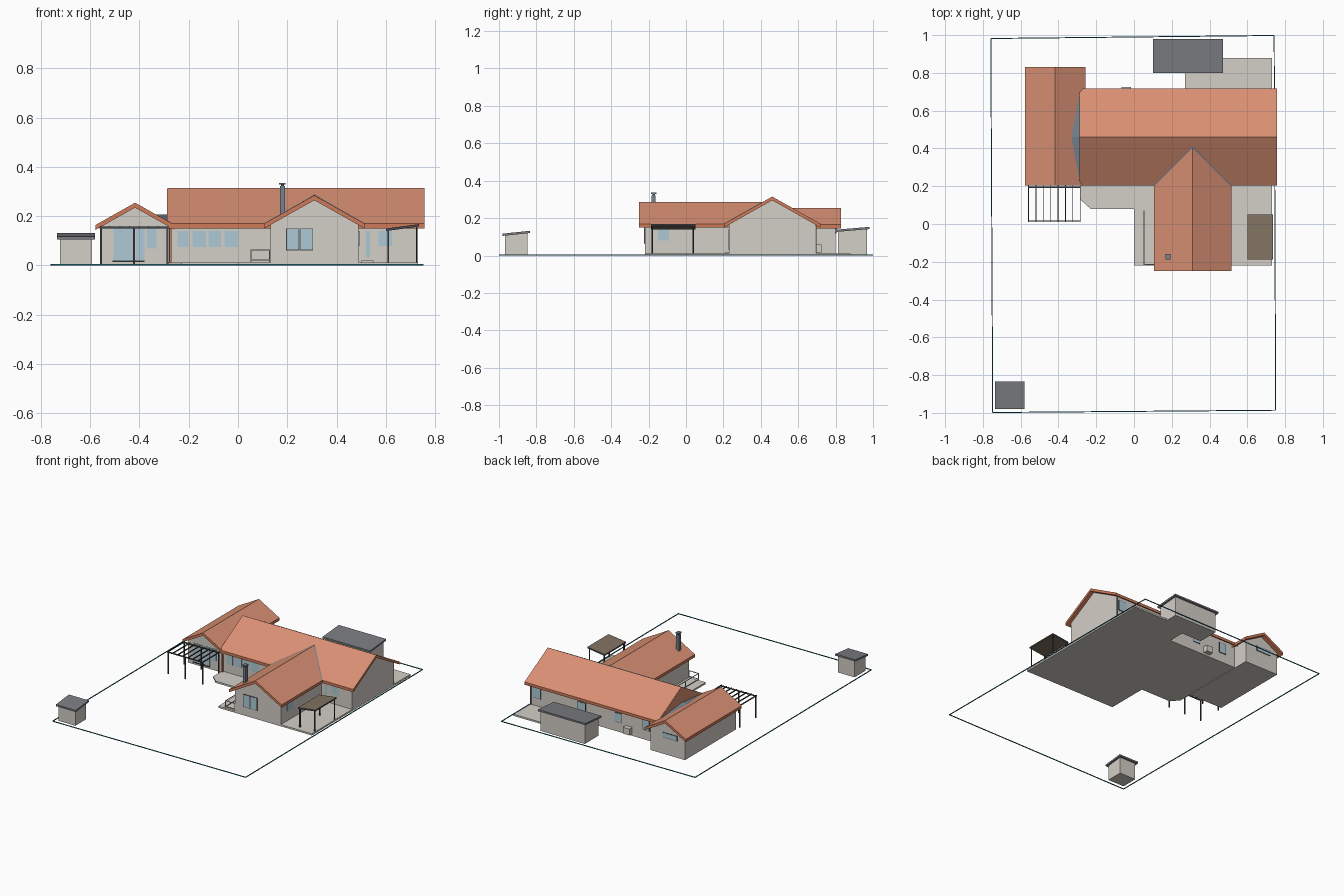
import bpy, bmesh
from mathutils import Vector

cube = bpy.data.objects.get("Cube")
if cube:
    bpy.data.objects.remove(cube, do_unlink=True)


def material(name, *srgb):
    m = bpy.data.materials.new(name)
    m.use_nodes = True
    col = [((c + 0.055) / 1.055) ** 2.4 for c in srgb] + [1]
    m.diffuse_color = col
    m.node_tree.nodes["Principled BSDF"].inputs["Base Color"].default_value = col
    return m


WALL = material("wall_render", .83, .81, .78)
SLAB = material("paving", .83, .81, .78)
TILE = material("roof_tile", .85, .565, .45)
FASCIA = material("fascia", .81, .48, .35)
GLASS = material("glass", .68, .79, .84)
SHEET = material("grey_sheet_roof", .485, .49, .51)
METAL = material("blue_grey_metal", .46, .51, .56)
DARK = material("dark_frame", .29, .29, .30)
CANOPY = material("canopy_brown", .51, .45, .39)
TEAL = material("boundary_teal", .14, .47, .52)


def finish(name, bm, *mats):
    """Materials in order: top faces, vertical faces, undersides."""
    bmesh.ops.recalc_face_normals(bm, faces=bm.faces)
    me = bpy.data.meshes.new(name)
    for m in mats:
        me.materials.append(m)
    if len(mats) > 1:
        for f in bm.faces:
            f.material_index = 0 if f.normal.z > 0.2 else 1 if f.normal.z > -0.2 else 2
    bm.to_mesh(me)
    bm.free()
    ob = bpy.data.objects.new(name, me)
    bpy.context.collection.objects.link(ob)
    return ob


def prism(name, axis, profile, lo, hi, *mats):
    """Extrude a 2D profile along an axis."""
    place = {"X": lambda a, b, t: (t, a, b),
             "Y": lambda a, b, t: (a, t, b),
             "Z": lambda a, b, t: (a, b, t)}[axis]
    bm = bmesh.new()
    face = bm.faces.new([bm.verts.new(place(a, b, lo)) for a, b in profile])
    new = bmesh.ops.extrude_face_region(bm, geom=[face])["geom"]
    shift = Vector(place(0, 0, hi - lo))
    bmesh.ops.translate(bm, vec=shift, verts=[v for v in new if isinstance(v, bmesh.types.BMVert)])
    return finish(name, bm, *mats)


def box(name, x0, x1, y0, y1, z0, z1, mat):
    return prism(name, "Z", [(x0, y0), (x1, y0), (x1, y1), (x0, y1)], z0, z1, mat)


def bar(name, p, q, width, mat, height=None):
    """Square bar between two points."""
    p, q = Vector(p), Vector(q)
    bm = bmesh.new()
    bmesh.ops.create_cube(bm, size=1)
    bmesh.ops.scale(bm, vec=(width, height or width, (q - p).length), verts=bm.verts)
    ob = finish(name, bm, mat)
    ob.rotation_mode = "QUATERNION"
    ob.rotation_quaternion = (q - p).to_track_quat("Z", "Y")
    ob.location = (p + q) / 2
    return ob


SLOPE, THICK, OVER = .563, .02, .026


def gable_block(name, axis, mid, half, ridge, lo, hi, roof_lo, roof_hi):
    """Gabled walls with an overhanging tiled roof."""
    eave = ridge - SLOPE * half
    w = half - OVER
    under = ridge - THICK / 2
    prism(name + "_walls", axis,
          [(mid - w, 0), (mid + w, 0), (mid + w, under - SLOPE * w),
           (mid, under), (mid - w, under - SLOPE * w)], lo, hi, WALL)
    prism(name + "_roof", axis,
          [(mid - half, eave), (mid, ridge), (mid + half, eave),
           (mid + half, eave - THICK), (mid, ridge - THICK), (mid - half, eave - THICK)],
          roof_lo, roof_hi, TILE, FASCIA, FASCIA)


# House blocks
gable_block("main_house", "X", .461, .257, .315, -.28, .73, -.285, .757)
gable_block("front_wing", "Y", .31, .205, .285, -.22, .30, -.25, .408)
gable_block("side_wing", "Y", -.418, .16, .255, .23, .80, .205, .83)

# Clad gable end above the side wing, with a low metal cricket at its foot
prism("gable_cladding", "X", [(.222, .178), (.461, .313), (.70, .178)], -.288, -.284, TILE)
bm = bmesh.new()
top, tip, front, back = [bm.verts.new(p) for p in (
    (-.287, .461, .207), (-.332, .461, .207), (-.287, .225, .181), (-.287, .697, .181))]
for tri in ((top, front, tip), (top, tip, back), (top, back, front), (front, back, tip)):
    bm.faces.new(tri)
finish("gable_cricket", bm, METAL)

# Valley flashing on the front wing
for side in (-1, 1):
    bar("valley_flashing", (.31 + side * .205, .205, .168), (.31, .41, .284), .01, METAL, .006)

# Paving
prism("front_terrace", "Z", [(0, -.22), (.73, -.22), (.73, .25), (-.285, .25),
                             (-.285, .13), (-.23, .08), (0, .08)], 0, .012, SLAB)
box("back_terrace", .27, .73, .67, .88, 0, .012, SLAB)
box("door_step", .50, .55, .21, .232, .012, .02, SLAB)

# Windows on front and back walls: x range, z range, wall y
panes = [(-.245, -.20, .075, .14, .23), (-.185, -.13, .075, .14, .23),
         (-.12, -.07, .075, .14, .23), (-.055, 0, .075, .14, .23),
         (-.505, -.425, .02, .15, .23), (-.415, -.38, .02, .15, .23),
         (-.37, -.33, .07, .15, .23),
         (.198, .246, .064, .148, -.22), (.254, .302, .064, .148, -.22),
         (.52, .535, .03, .14, .23), (.57, .625, .08, .14, .23),
         (-.49, -.38, .12, .15, .80), (-.20, -.15, .07, .14, .692),
         (.02, .07, .07, .13, .692), (.30, .36, .06, .13, .692),
         (.65, .71, .07, .14, .692)]
for x0, x1, z0, z1, y in panes:
    box("window", x0, x1, y - .004, y + .004, z0, z1, GLASS)
    if y != .23:
        box("window_frame", x0 - .003, x1 + .003, y - .003, y + .003, z0 - .003, z1 + .003, DARK)
box("side_window", .485, .493, -.15, -.09, .08, .14, GLASS)
box("sliding_door_sill", -.51, -.38, .222, .232, .014, .02, DARK)

# Chimney and downpipes
box("chimney", .17, .19, -.185, -.162, .19, .322, METAL)
box("chimney_cap", .167, .193, -.188, -.159, .328, .336, METAL)
box("chimney_neck", .174, .186, -.18, -.167, .322, .328, DARK)
bar("front_downpipe", (-.275, .22, .012), (-.275, .22, .16), .008, FASCIA)
bar("back_downpipe", (.724, .696, .012), (.724, .696, .16), .005, METAL)
box("outdoor_unit", -.065, -.015, .69, .725, .015, .06, WALL)

# Pergola
for i in range(8):
    x = -.558 + i * .039
    bar("pergola_rafter", (x, .01, .156), (x, .205, .156), .004, DARK, .008)
for y in (.016, .195):
    bar("pergola_beam", (-.562, y, .154), (-.283, y, .154), .007, DARK)
    for x in (-.556, -.422, -.286):
        bar("pergola_post", (x, y, 0), (x, y, .152), .007, DARK)

# Canopy over the terrace
prism("canopy_roof", "Y", [(.60, .14), (.735, .158), (.735, .168), (.60, .15)],
      -.187, .05, CANOPY, DARK, CANOPY)
for y in (-.18, .038):
    bar("canopy_post", (.61, y, .012), (.61, y, .145), .007, DARK)
    bar("canopy_post", (.725, y, .012), (.725, y, .157), .005, DARK)

# Terrace railing
for z in (.022, .062):
    bar("rail", (.053, .07, z), (.053, -.215, z), .004, WALL)
    bar("rail", (.053, -.215, z), (.13, -.215, z), .004, WALL)
for x, y in ((.053, .07), (.053, -.07), (.053, -.215), (.128, -.215)):
    bar("rail_post", (x, y, .01), (x, y, .064), .004, WALL)


# Sheds with a single-pitch roof that rises to the back
def shed(name, x0, x1, y0, y1, z0, z1, inset=.013):
    rise = (z1 - z0) / (y1 - y0)
    a, b = y0 + inset, y1 - inset
    top = z0 - .008
    prism(name + "_walls", "X", [(a, 0), (b, 0), (b, top + rise * (b - y0)),
                                 (a, top + rise * inset)], x0 + inset, x1 - inset, WALL)
    prism(name + "_roof", "X", [(y0, z0 - .012), (y1, z1 - .012), (y1, z1), (y0, z0)],
          x0, x1, SHEET)


shed("back_shed", .10, .47, .80, .98, .138, .153)
shed("corner_shed", -.735, -.58, -.98, -.835, .117, .132)

# Plot boundary
corners = [(-.758, .982), (.742, .998), (.75, -.986), (-.748, -.998)]
for i, (x, y) in enumerate(corners):
    u, v = corners[i - 1]
    bar("boundary_line", (u, v, .003), (x, y, .003), .005, TEAL)
